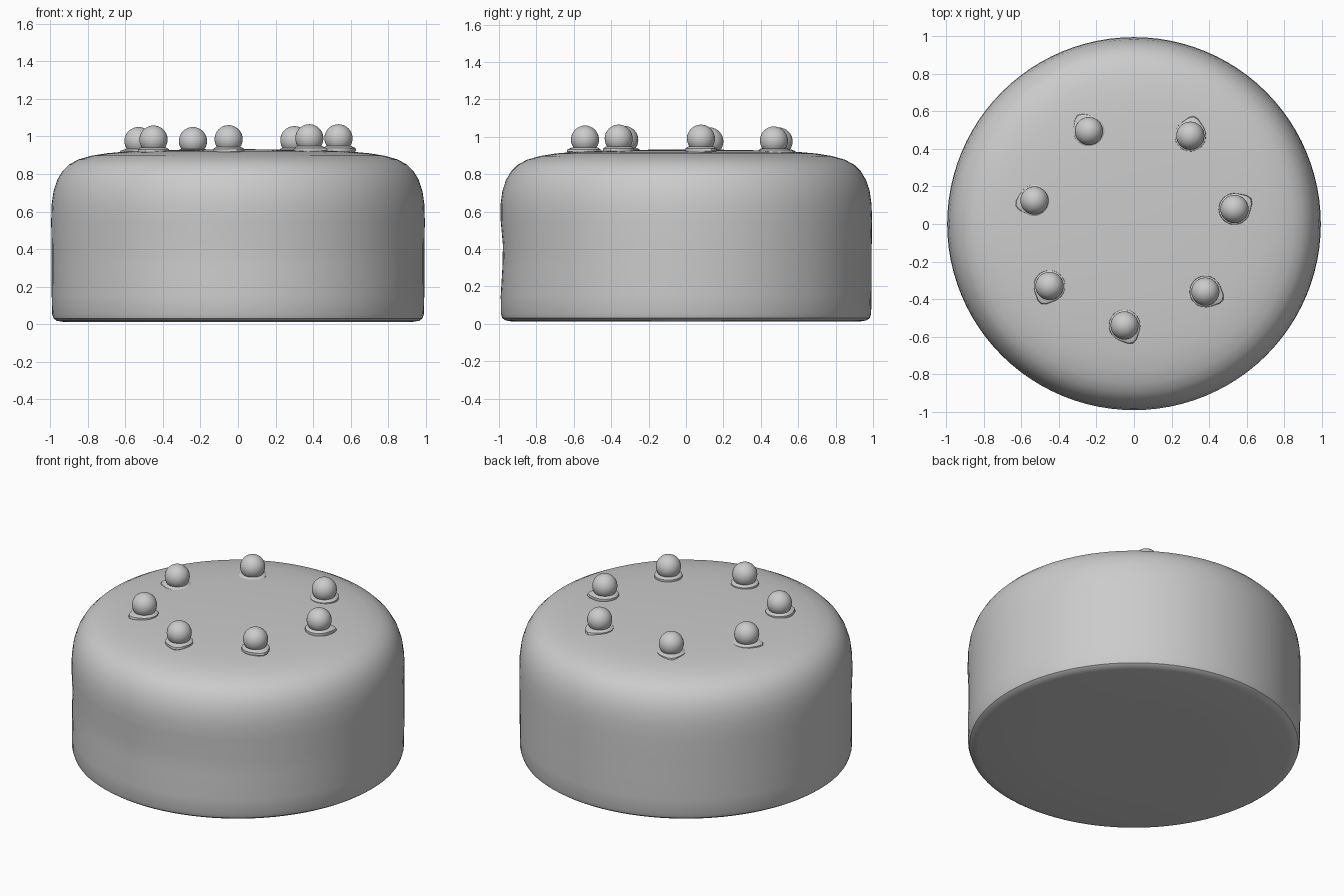
import bpy, bmesh, math

if "Cube" in bpy.data.objects:
    bpy.data.objects.remove(bpy.data.objects["Cube"])

def loft(name, rings, angle=35):
    """Skin a stack of closed rings and cap both ends."""
    bm = bmesh.new()
    loops = [[bm.verts.new(p) for p in ring] for ring in rings]
    n = len(loops[0])
    for a, b in zip(loops, loops[1:]):
        for i in range(n):
            j = (i + 1) % n
            bm.faces.new((a[i], a[j], b[j], b[i]))
    bm.faces.new(loops[0][::-1])
    bm.faces.new(loops[-1])
    bmesh.ops.recalc_face_normals(bm, faces=bm.faces)
    mesh = bpy.data.meshes.new(name)
    bm.to_mesh(mesh)
    bm.free()
    ob = bpy.data.objects.new(name, mesh)
    bpy.context.collection.objects.link(ob)
    bpy.ops.object.select_all(action='DESELECT')
    ob.select_set(True)
    bpy.context.view_layer.objects.active = ob
    bpy.ops.object.shade_smooth_by_angle(angle=math.radians(angle))
    return ob

# Cake body: rounded lathe with a slight waist on the front side
profile = [(0.5, 0.012), (0.93, 0.012), (0.965, 0.018), (0.982, 0.03), (0.99, 0.055),
           (0.992, 0.15), (0.993, 0.3), (0.993, 0.42), (0.995, 0.55), (0.992, 0.64),
           (0.982, 0.71), (0.962, 0.77), (0.935, 0.815), (0.9, 0.85), (0.85, 0.877),
           (0.78, 0.897), (0.7, 0.91), (0.6, 0.919), (0.45, 0.926), (0.25, 0.93), (0.05, 0.932)]
N = 96
rings = []
for r, z in profile:
    ring = []
    for i in range(N):
        a = 2 * math.pi * i / N
        dent = 0.015 * max(0, -math.sin(a)) ** 2 * math.exp(-((z - 0.38) / 0.15) ** 2)
        ring.append(((r - dent) * math.cos(a), (r - dent) * math.sin(a), z))
    rings.append(ring)
loft("cake_body", rings)

# Cherries on cream dollops: x, y, centre height, direction of the cream tip
toppings = [(0.30, 0.47, 0.98, 80), (0.535, 0.08, 0.99, 32), (0.38, -0.36, 0.99, -25),
            (-0.05, -0.54, 0.985, -65), (-0.45, -0.33, 0.983, -115),
            (-0.53, 0.125, 0.975, 195), (-0.24, 0.495, 0.975, 125)]
for k, (x, y, z, deg) in enumerate(toppings, 1):
    bpy.ops.mesh.primitive_uv_sphere_add(segments=32, ring_count=16, radius=0.075,
                                         location=(x, y, z))
    bpy.context.object.name = f"cherry_{k}"
    bpy.ops.object.shade_smooth()
    tip = math.radians(deg)
    layers = []
    for r, dz, peak in [(0.075, -0.09, 0), (0.084, -0.065, 0.022),
                        (0.083, -0.052, 0.018), (0.068, -0.042, 0)]:
        ring = []
        for i in range(24):
            a = tip + 2 * math.pi * i / 24
            rr = r + peak * max(0, math.cos(a - tip)) ** 12
            ring.append((x + rr * math.cos(a), y + rr * math.sin(a), z + dz))
        layers.append(ring)
    loft(f"cream_dollop_{k}", layers)
